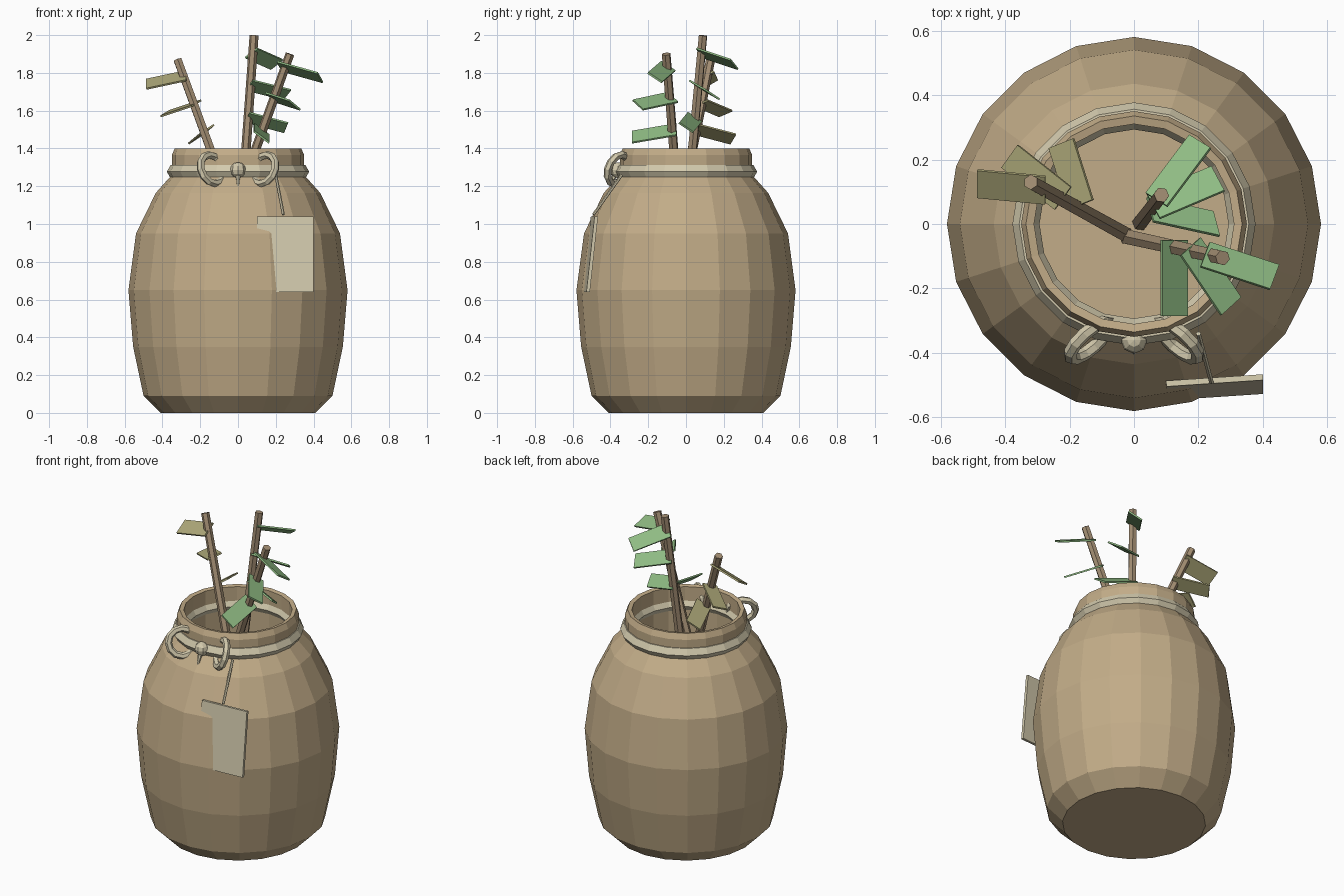
import bpy, bmesh, math
from mathutils import Vector, Matrix

cube = bpy.data.objects.get("Cube")
if cube:
    bpy.data.objects.remove(cube, do_unlink=True)


def material(name, rgb):
    lin = [((c / 255 + 0.055) / 1.055) ** 2.4 for c in rgb] + [1]
    m = bpy.data.materials.new(name)
    m.use_nodes = True
    m.diffuse_color = lin
    m.node_tree.nodes["Principled BSDF"].inputs["Base Color"].default_value = lin
    return m


CLAY = material("tan clay", (194, 172, 136))
CORD = material("pale cord", (211, 202, 173))
BARK = material("brown bark", (163, 142, 115))
GREEN = material("leaf green", (144, 188, 132))
OLIVE = material("leaf olive", (173, 168, 121))


def finish(bm, name, mat):
    bmesh.ops.recalc_face_normals(bm, faces=bm.faces)
    mesh = bpy.data.meshes.new(name)
    bm.to_mesh(mesh)
    bm.free()
    mesh.materials.append(mat)
    ob = bpy.data.objects.new(name, mesh)
    bpy.context.collection.objects.link(ob)
    return ob


def lathe(name, profile, sides, mat):
    """Spin a profile of (radius, height) and cap both ends."""
    bm = bmesh.new()
    rings = []
    for r, z in profile:
        rings.append([bm.verts.new((r * math.cos(a), r * math.sin(a), z))
                      for a in (math.tau * i / sides for i in range(sides))])
    for lo, hi in zip(rings, rings[1:]):
        for i in range(sides):
            j = (i + 1) % sides
            bm.faces.new((lo[i], lo[j], hi[j], hi[i]))
    bm.faces.new(rings[0])
    bm.faces.new(rings[-1])
    return finish(bm, name, mat)


def ring(name, major, minor, sides, section, mat):
    """Torus about the z axis."""
    bpy.ops.mesh.primitive_torus_add(major_radius=major, minor_radius=minor,
                                     major_segments=sides, minor_segments=section)
    ob = bpy.context.object
    ob.name = name
    ob.data.materials.append(mat)
    return ob


def rod(name, start, end, r0, r1, sides, mat):
    """Tapered cylinder between two points."""
    a, b = Vector(start), Vector(end)
    bm = bmesh.new()
    place = Matrix.Translation((a + b) / 2) @ (b - a).to_track_quat("Z", "Y").to_matrix().to_4x4()
    bmesh.ops.create_cone(bm, cap_ends=True, segments=sides, radius1=r0, radius2=r1,
                          depth=(b - a).length, matrix=place)
    return finish(bm, name, mat)


def slab(name, base, along, across, thick, mat):
    """Thin box growing from the middle of its base edge."""
    base, along, across = Vector(base), Vector(along), Vector(across)
    up = along.cross(across).normalized() * thick
    place = Matrix((along, across, up)).transposed().to_4x4()
    place.translation = base + along / 2
    bm = bmesh.new()
    bmesh.ops.create_cube(bm, size=1, matrix=place)
    return finish(bm, name, mat)


# Jar: outer wall, rim and hollow neck with an inner floor
lathe("jar", [(0.41, 0), (0.5, 0.09), (0.555, 0.35), (0.58, 0.65), (0.54, 0.95),
              (0.435, 1.165), (0.35, 1.26), (0.35, 1.365), (0.335, 1.4),
              (0.31, 1.395), (0.31, 1.08)], 20, CLAY)

# Cord around the neck
neck_cord = ring("neck_cord", 0.335, 0.042, 20, 6, CORD)
neck_cord.location.z = 1.277

# Bow: two loops, knot and a short tail
for side, label in ((1, "left"), (-1, "right")):
    loop = ring("bow_loop_" + label, 0.08, 0.021, 12, 6, CORD)
    turn = Matrix.Rotation(math.radians(-42 * side), 4, "Z")
    tilt = Matrix.Rotation(math.radians(72), 4, "X")
    loop.matrix_world = Matrix.Translation((0.137 * side, -0.36, 1.29)) @ turn @ tilt

bm = bmesh.new()
bmesh.ops.create_uvsphere(bm, u_segments=8, v_segments=6, radius=0.042,
                          matrix=Matrix.Translation((0, -0.36, 1.285)))
finish(bm, "bow_knot", CORD)
rod("bow_tail", (0, -0.375, 1.265), (0, -0.4, 1.2), 0.014, 0.006, 6, CORD)

# Tag hanging on its string
rod("tag_string", (0.2, -0.34, 1.26), (0.24, -0.49, 1.05), 0.008, 0.008, 6, CORD)
slab("tag", (0.25, -0.485, 1.04), (0, -0.043, -0.4), (0.3, 0.02, 0), 0.018, CORD)

# Twigs, each with three leaves: (base, along, across)
twigs = [
    ("right", (-0.03, -0.03, 1.08), (-0.32, 0.13, 1.87), OLIVE, [
        ((-0.275, 0.105, 1.785), (-0.21, 0.02, -0.045), (0, 0.085, 0.05)),
        ((-0.22, 0.08, 1.64), (-0.165, 0.13, -0.055), (0.05, 0.07, 0.03)),
        ((-0.165, 0.06, 1.5), (-0.06, 0.19, -0.05), (0.075, 0.03, 0.05))]),
    ("left", (-0.02, -0.04, 1.08), (0.275, -0.105, 1.9), GREEN, [
        ((0.22, -0.095, 1.835), (0.215, -0.07, -0.06), (0.028, 0.075, -0.05)),
        ((0.175, -0.07, 1.67), (0.125, -0.185, -0.04), (0.06, 0.055, -0.05)),
        ((0.125, -0.05, 1.5), (0, -0.235, -0.04), (0.08, 0, -0.06))]),
    ("back", (0.02, 0.005, 1.08), (0.085, 0.09, 1.998), GREEN, [
        ((0.07, 0.075, 1.905), (0.135, 0.18, -0.06), (0.065, -0.04, 0.05)),
        ((0.06, 0.055, 1.735), (0.2, 0.085, -0.05), (0.04, -0.075, 0.05)),
        ((0.05, 0.045, 1.565), (0.205, -0.045, -0.055), (0.02, -0.075, 0.05))]),
]
for label, foot, tip, colour, leaves in twigs:
    rod("twig_" + label, foot, tip, 0.026, 0.024, 6, BARK)
    for n, (base, along, across) in enumerate(leaves, 1):
        slab(f"leaf_{label}_{n}", base, along, across, 0.01, colour)
